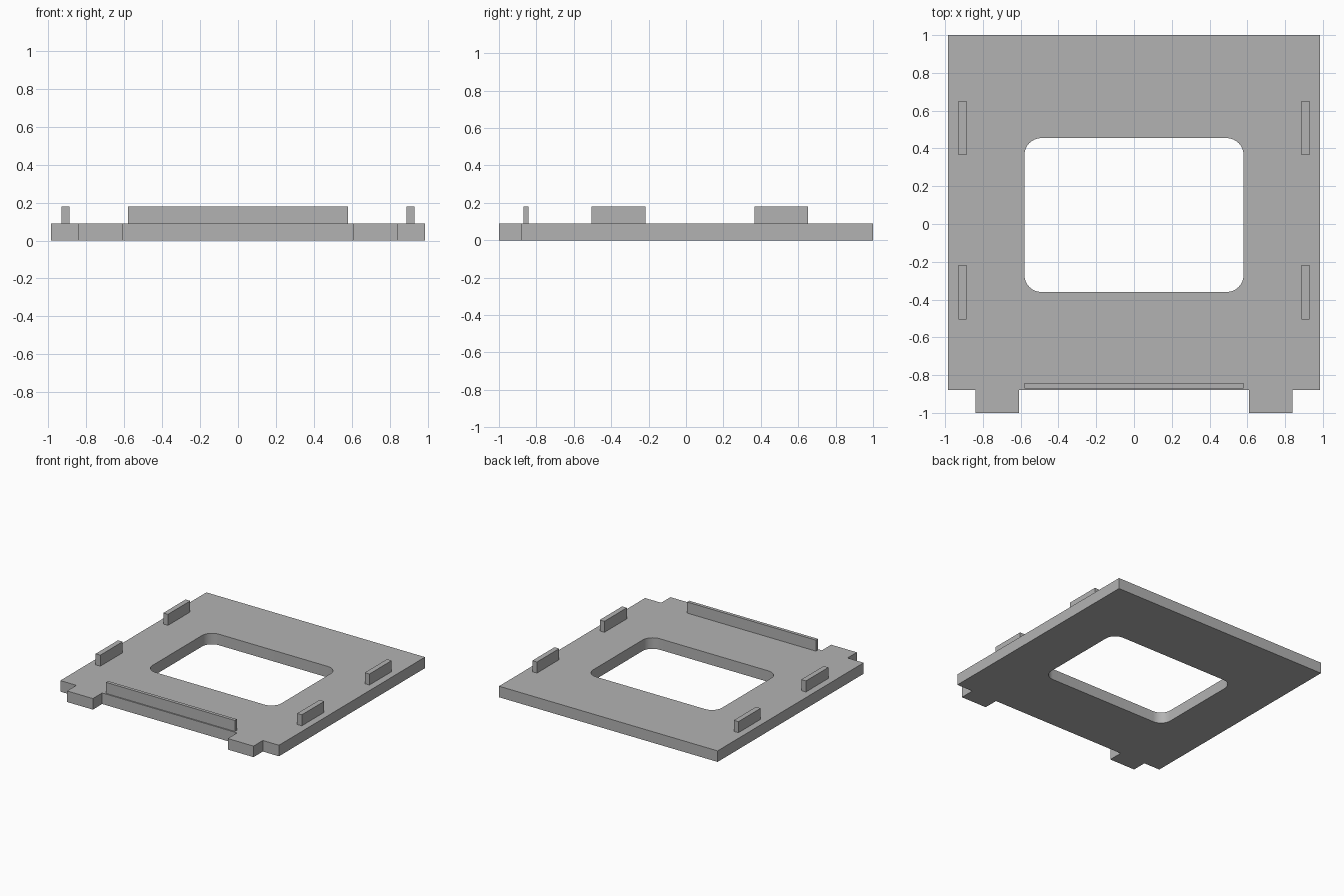
import bpy, bmesh, math

cube = bpy.data.objects.get("Cube")
if cube:
    bpy.data.objects.remove(cube, do_unlink=True)

THICK, RIB_TOP = 0.09, 0.18

grey = bpy.data.materials.new("mid_grey")
grey.use_nodes = True
grey.diffuse_color = (0.45, 0.45, 0.45, 1)
grey.node_tree.nodes["Principled BSDF"].inputs["Base Color"].default_value = (0.45, 0.45, 0.45, 1)


def finish(name, bm):
    bmesh.ops.recalc_face_normals(bm, faces=bm.faces)
    mesh = bpy.data.meshes.new(name)
    bm.to_mesh(mesh)
    bm.free()
    mesh.materials.append(grey)
    obj = bpy.data.objects.new(name, mesh)
    bpy.context.collection.objects.link(obj)
    return obj


def loop(bm, points):
    verts = [bm.verts.new((x, y, 0)) for x, y in points]
    return [bm.edges.new((v, verts[i - 1])) for i, v in enumerate(verts)]


def rounded_rect(x0, x1, y0, y1, r, steps=8):
    corners = [(x1 - r, y1 - r), (x0 + r, y1 - r), (x0 + r, y0 + r), (x1 - r, y0 + r)]
    points = []
    for quarter, (cx, cy) in enumerate(corners):
        for i in range(steps + 1):
            a = math.pi / 2 * (quarter + i / steps)
            points.append((cx + r * math.cos(a), cy + r * math.sin(a)))
    return points


def box(name, x0, x1, y0, y1, z0, z1):
    bm = bmesh.new()
    bmesh.ops.create_cube(bm, size=1)
    for v in bm.verts:
        v.co = (x1 if v.co.x > 0 else x0, y1 if v.co.y > 0 else y0, z1 if v.co.z > 0 else z0)
    return finish(name, bm)


# Base plate: mirrored outline with two front tabs and a rounded window
half = [(0.985, 1), (0.985, -0.88), (0.84, -0.88), (0.84, -1), (0.608, -1), (0.608, -0.88)]
outline = half + [(-x, y) for x, y in reversed(half)]
bm = bmesh.new()
edges = loop(bm, outline) + loop(bm, rounded_rect(-0.58, 0.58, -0.36, 0.455, 0.09))
bmesh.ops.triangle_fill(bm, edges=edges, use_beauty=True)
raised = bmesh.ops.extrude_face_region(bm, geom=bm.faces[:], use_keep_orig=True)["geom"]
bmesh.ops.translate(bm, vec=(0, 0, THICK),
                    verts=[g for g in raised if isinstance(g, bmesh.types.BMVert)])
plate = finish("base_plate", bm)
bpy.context.view_layer.objects.active = plate
plate.select_set(True)
bpy.ops.object.shade_smooth_by_angle(angle=math.radians(30))

# Locating ribs along both sides
for side, s in (("left", 1), ("right", -1)):
    for place, y0, y1 in (("front", -0.505, -0.217), ("back", 0.365, 0.652)):
        x0, x1 = sorted((s * 0.887, s * 0.929))
        box(f"{place}_{side}_rib", x0, x1, y0, y1, THICK, RIB_TOP)

# Thin lip along the front edge
box("front_lip", -0.58, 0.58, -0.87, -0.843, THICK, RIB_TOP)
